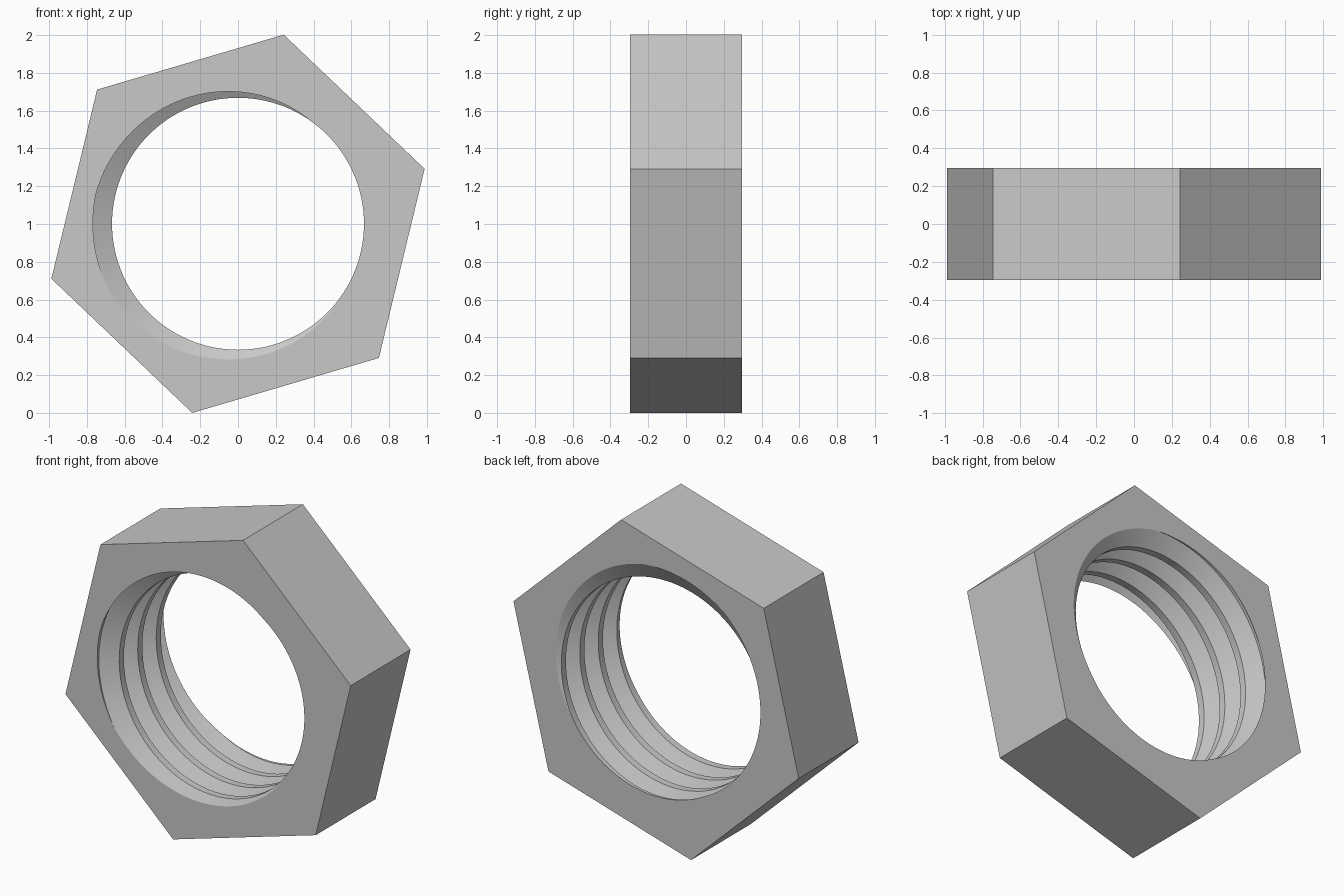
import bpy, bmesh, math

cube = bpy.data.objects.get("Cube")
if cube:
    bpy.data.objects.remove(cube, do_unlink=True)

HALF = 0.296           # half thickness
HEX_R = 1.03           # corner radius of the hexagon
MINOR, MAJOR = 0.667, 0.768
PITCH = 0.183
SEGS = 120
TURNS = 7

# Plain grey metal
metal = bpy.data.materials.new("grey_metal")
metal.use_nodes = True
colour = (0.58, 0.58, 0.58, 1)
metal.diffuse_color = colour
metal.node_tree.nodes["Principled BSDF"].inputs["Base Color"].default_value = colour

# One pitch of thread: (fraction of pitch, radius), root centred on zero
profile = [(-1 / 16, MAJOR), (1 / 16, MAJOR), (3 / 8, MINOR), (5 / 8, MINOR)]
STEP = len(profile)
ROWS = TURNS * STEP
ROOT_ANGLE = math.radians(190)   # where the root meets the front face

bm = bmesh.new()

# Internal right-hand thread, longer than the nut
grid = []
for i in range(SEGS):
    a = 2 * math.pi * i / SEGS
    column = []
    for j in range(ROWS):
        frac, r = profile[j % STEP]
        y = -HALF + PITCH * (j // STEP - 2 + frac - (a - ROOT_ANGLE) / (2 * math.pi))
        column.append(bm.verts.new((r * math.cos(a), y, 1 + r * math.sin(a))))
    grid.append(column)


def thread_vert(i, j):
    # After a full turn the helix joins the neighbouring pitch
    return grid[i][j] if i < SEGS else grid[0][j - STEP]


for i in range(SEGS):
    for j in range(STEP, ROWS - 1):
        bm.faces.new((thread_vert(i, j), thread_vert(i + 1, j),
                      thread_vert(i + 1, j + 1), thread_vert(i, j + 1)))

# Trim the thread flush with both end faces
rims = []
for side in (-1, 1):
    cut = bmesh.ops.bisect_plane(
        bm, geom=bm.verts[:] + bm.edges[:] + bm.faces[:], dist=1e-5,
        plane_co=(0, side * HALF, 0), plane_no=(0, side, 0), clear_outer=True)
bmesh.ops.delete(bm, geom=[v for v in bm.verts if not v.link_faces], context='VERTS')
for side in (-1, 1):
    rims.append([e for e in bm.edges if e.is_boundary
                 and all(abs(v.co.y - side * HALF) < 1e-4 for v in e.verts)])

# Hexagonal outside
rings = []
for side in (-1, 1):
    ring = []
    for k in range(6):
        a = math.radians(16.4 + 60 * k)
        ring.append(bm.verts.new((HEX_R * math.cos(a), side * HALF, 1 + HEX_R * math.sin(a))))
    rings.append(ring)
for k in range(6):
    n = (k + 1) % 6
    bm.faces.new((rings[0][k], rings[0][n], rings[1][n], rings[1][k]))

# Flat end faces between hexagon and thread
for ring, rim in zip(rings, rims):
    outline = [bm.edges.get((ring[k], ring[(k + 1) % 6])) for k in range(6)]
    bmesh.ops.triangle_fill(bm, edges=outline + rim, use_beauty=True,
                            normal=(0, 1 if ring is rings[1] else -1, 0))

bmesh.ops.recalc_face_normals(bm, faces=bm.faces[:])
lowest = min(v.co.z for v in bm.verts)
bmesh.ops.translate(bm, verts=bm.verts[:], vec=(0, 0, -lowest))

mesh = bpy.data.meshes.new("hex_nut")
bm.to_mesh(mesh)
bm.free()
mesh.materials.append(metal)
nut = bpy.data.objects.new("hex_nut", mesh)
bpy.context.collection.objects.link(nut)

# Smooth thread, crisp edges
bpy.ops.object.select_all(action='DESELECT')
nut.select_set(True)
bpy.context.view_layer.objects.active = nut
bpy.ops.object.shade_smooth_by_angle(angle=math.radians(25))
